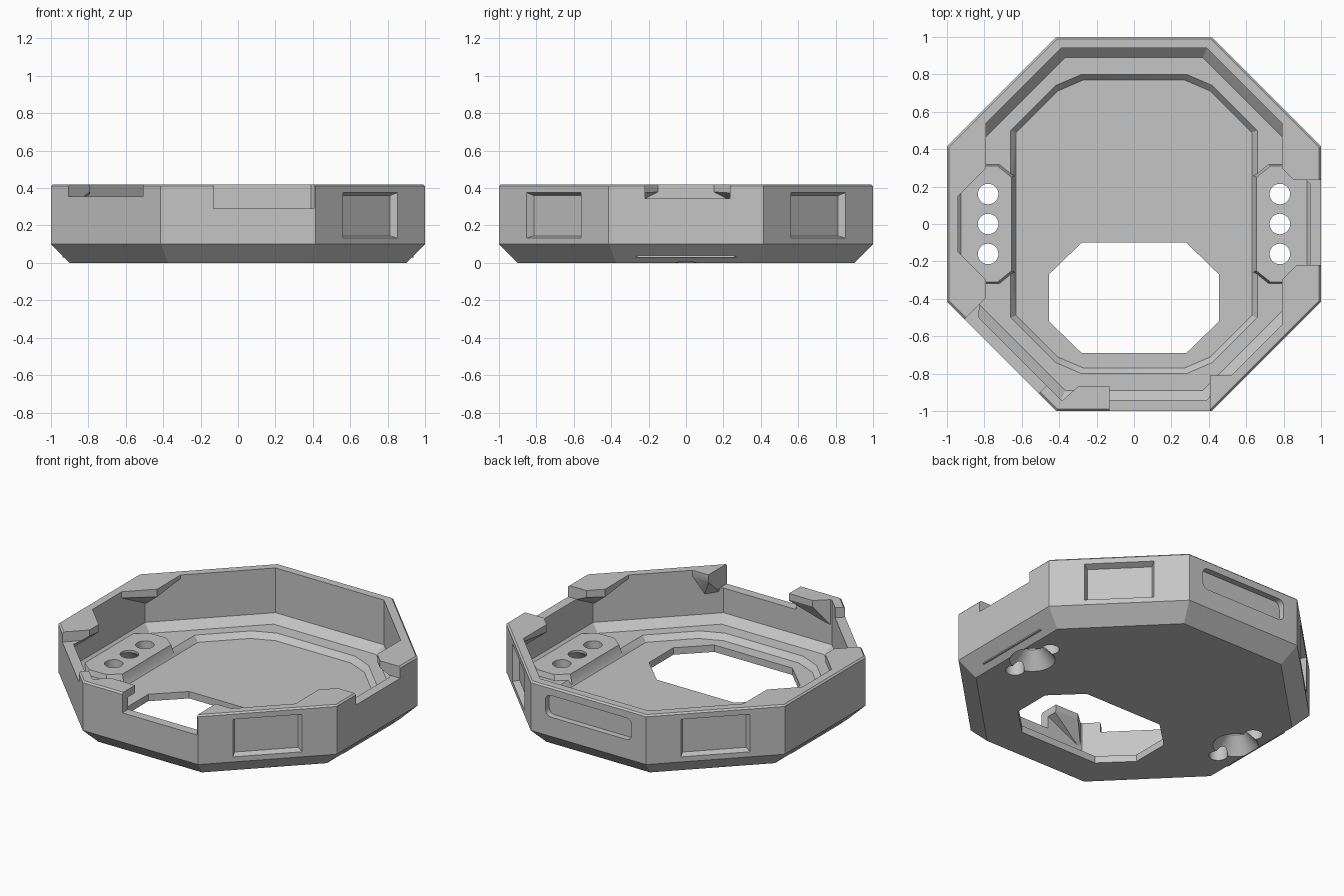
import bpy, bmesh, math
from mathutils import Matrix, Vector

cube = bpy.data.objects.get("Cube")
if cube:
    bpy.data.objects.remove(cube, do_unlink=True)

grey = bpy.data.materials.new("light_grey")
grey.use_nodes = True
colour = (0.56, 0.56, 0.56, 1)
grey.diffuse_color = colour
grey.node_tree.nodes["Principled BSDF"].inputs["Base Color"].default_value = colour


def hull(name, points):
    """Convex solid around the given points."""
    bm = bmesh.new()
    for p in points:
        bm.verts.new(p)
    bmesh.ops.convex_hull(bm, input=bm.verts)
    bmesh.ops.dissolve_limit(bm, angle_limit=0.002, verts=bm.verts, edges=bm.edges)
    bmesh.ops.recalc_face_normals(bm, faces=bm.faces)
    mesh = bpy.data.meshes.new(name)
    bm.to_mesh(mesh)
    bm.free()
    mesh.materials.append(grey)
    obj = bpy.data.objects.new(name, mesh)
    bpy.context.collection.objects.link(obj)
    return obj


def ring(outline, z):
    return [(x, y, z) for x, y in outline]


def octagon(apothem, z):
    r = apothem / math.cos(math.pi / 8)
    angles = [(k + 0.5) * math.pi / 4 for k in range(8)]
    return [(r * math.cos(a), r * math.sin(a), z) for a in angles]


def circle(x, y, r, z, n=32):
    return [(x + r * math.cos(k * math.tau / n), y + r * math.sin(k * math.tau / n), z)
            for k in range(n)]


def quadrants(points, cx=0, cy=0):
    return [(cx + sx * x, cy + sy * y) for x, y in points for sx in (-1, 1) for sy in (-1, 1)]


def box(x0, x1, y0, y1, z0, z1):
    return [(x, y, z) for x in (x0, x1) for y in (y0, y1) for z in (z0, z1)]


def combine(target, tool, operation):
    mod = target.modifiers.new("combine", "BOOLEAN")
    mod.operation = operation
    mod.solver = "EXACT"
    mod.object = tool
    bpy.context.view_layer.update()
    graph = bpy.context.evaluated_depsgraph_get()
    mesh = bpy.data.meshes.new_from_object(target.evaluated_get(graph))
    target.modifiers.clear()
    target.data = mesh
    bpy.data.objects.remove(tool, do_unlink=True)


def cut(points):
    combine(tray, hull("cutter", points), "DIFFERENCE")


def add(points):
    combine(tray, hull("addition", points), "UNION")


def turned(points, degrees):
    m = Matrix.Rotation(math.radians(degrees), 3, "Z")
    return [m @ Vector(p) for p in points]


# Octagonal body with bevelled underside and rim
tray = hull("octagonal_tray", octagon(0.9, 0) + octagon(1, 0.1)
            + octagon(1, 0.41) + octagon(0.99, 0.42))

# Main cavity, then the sunken floor
cut(octagon(0.89, 0.08) + octagon(0.94, 0.13) + octagon(0.94, 0.6))
rim = quadrants([(0.28, 0.80), (0.42, 0.74), (0.66, 0.50)])
floor = quadrants([(0.27, 0.77), (0.41, 0.71), (0.63, 0.49)])
cut(ring(floor, 0.045) + ring(rim, 0.08) + ring(rim, 0.12))

# Window through the floor
window = quadrants([(0.28, 0.295), (0.455, 0.125)], 0, -0.395)
cut(ring(window, -0.1) + ring(window, 0.3))

# Raised screw pads on both sides
for side in (-1, 1):
    base = quadrants([(0.155, 0.26), (0.08, 0.33)], side * 0.785, 0)
    top = quadrants([(0.135, 0.25), (0.06, 0.31)], side * 0.79, 0)
    add(ring(base, 0.03) + ring(top, 0.115))

# Overhanging corner tabs on the side walls
for sx in (-1, 1):
    for sy in (-1, 1):
        tab = [(0.95, 0.14), (0.79, 0.30), (0.79, 0.56), (0.95, 0.41)]
        depths = (0.38, 0.37, 0.40, 0.24)
        add([(sx * x, sy * y, 0.42) for x, y in tab]
            + [(sx * x, sy * y, z) for (x, y), z in zip(tab, depths)])

# Overhanging tabs beside the front notch
left_tab = [(-0.11, -0.95), (-0.11, -0.87), (-0.30, -0.87), (-0.39, -0.95)]
add(ring(left_tab, 0.42)
    + [(x, y, z) for (x, y), z in zip(left_tab, (0.38, 0.38, 0.38, 0.24))])
right_tab = [(0.39, -0.95), (0.40, -0.81), (0.53, -0.81)]
add(ring(right_tab, 0.42) + ring(right_tab, 0.38) + [(0.41, -0.95, 0.24), (0.48, -0.87, 0.24)])

# Notches in the front wall, the side wall and one diagonal wall
cut(box(-0.13, 0.407, -1.2, -0.78, 0.29, 0.6))
cut(box(0.7, 1.2, -0.22, 0.235, 0.345, 0.6))
cut(turned(box(0.8, 1.2, -0.28, 0.28, 0.355, 0.6), -135))

# Screw holes with a conical recess under the middle one
for side in (-1, 1):
    x = side * 0.78
    for y in (-0.16, 0, 0.16):
        cut(circle(x, y, 0.055, -0.1) + circle(x, y, 0.055, 0.2))
    cut(circle(x, 0, 0.15, -0.02) + circle(x, 0, 0.055, 0.1))

# Recessed panels on three diagonal walls
for angle in (-45, 45, 135):
    frame = [(1.01, u, z) for u in (-0.21, 0.21) for z in (0.13, 0.38)]
    back = [(0.96, u, z) for u in (-0.19, 0.19) for z in (0.145, 0.36)]
    cut(turned(frame + back, angle))

# Rounded slot in the back wall
slot = []
for cx in (-0.27, 0.27):
    for cz in (0.265, 0.325):
        slot += [(x, y, z) for y in (0.96, 1.1) for x, z, _ in circle(cx, cz, 0.04, 0, 20)]
cut(slot)

# Clean shading
bpy.context.view_layer.objects.active = tray
tray.select_set(True)
bpy.ops.object.shade_smooth_by_angle(angle=math.radians(25))
